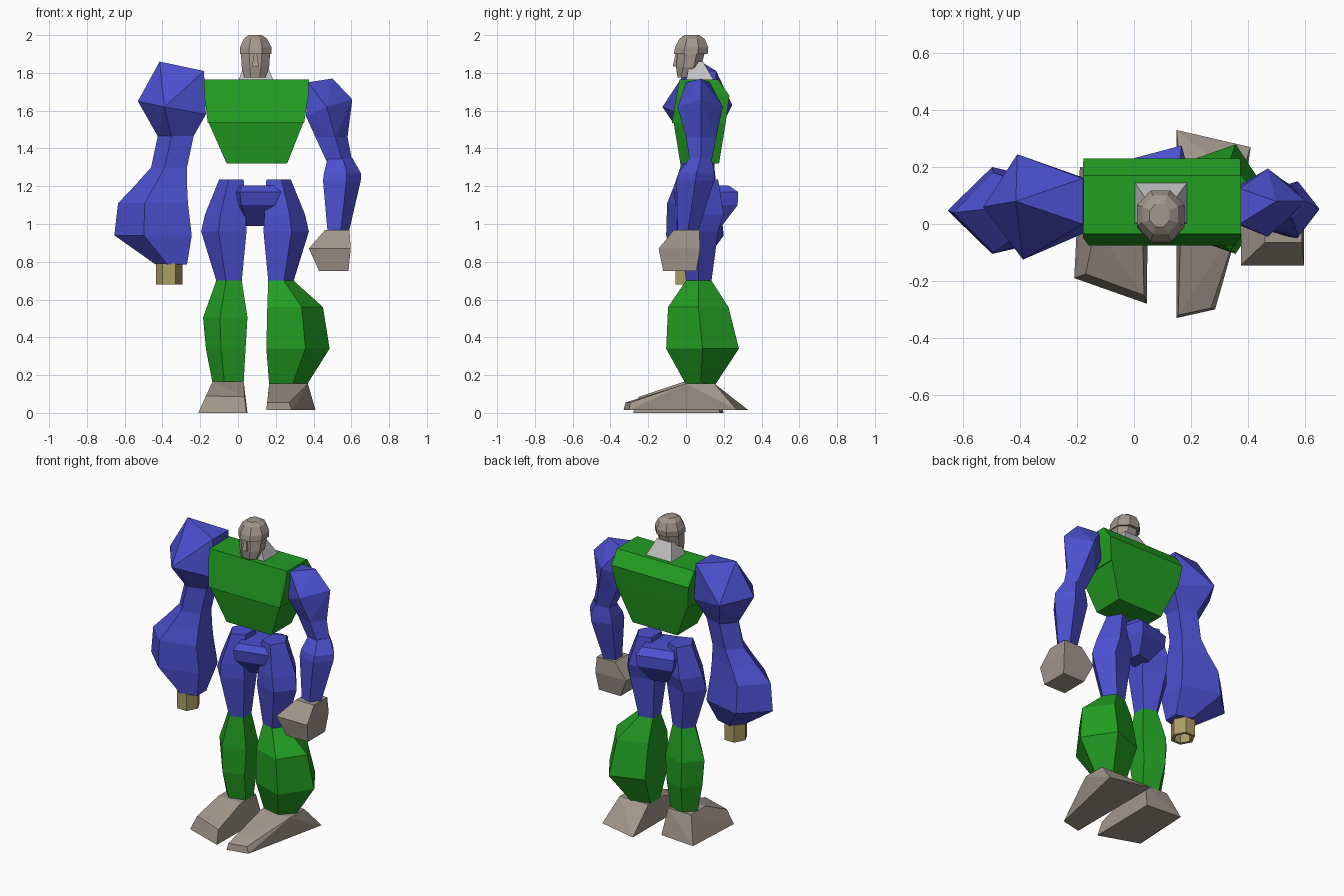
import bpy
import bmesh
from math import cos, sin, radians
from mathutils import Matrix, Vector

if "Cube" in bpy.data.objects:
    bpy.data.objects.remove(bpy.data.objects["Cube"], do_unlink=True)


def make_material(name, red, green, blue):
    material = bpy.data.materials.new(name)
    colour = (red, green, blue, 1)
    material.diffuse_color = colour
    material.use_nodes = True
    for node in material.node_tree.nodes:
        if node.type == "BSDF_PRINCIPLED":
            node.inputs["Base Color"].default_value = colour
    return material


armour = make_material("armour green", 0.016, 0.34, 0.016)
limbs = make_material("limb blue", 0.07, 0.08, 0.62)
stone = make_material("warm grey", 0.36, 0.31, 0.26)
pale = make_material("pale grey", 0.55, 0.55, 0.55)
brass = make_material("dull brass", 0.42, 0.34, 0.13)


def finish(name, material, mesh_builder):
    """Turn a bmesh into a flat shaded object with one material."""
    bmesh.ops.recalc_face_normals(mesh_builder, faces=mesh_builder.faces[:])
    mesh = bpy.data.meshes.new(name)
    mesh_builder.to_mesh(mesh)
    mesh_builder.free()
    mesh.materials.append(material)
    part = bpy.data.objects.new(name, mesh)
    bpy.context.scene.collection.objects.link(part)
    return part


def unit_polygon(sides, angle):
    """Regular polygon stretched to fill the square from zero to one."""
    turns = [radians(angle + 360 * i / sides) for i in range(sides)]
    xs, ys = [cos(t) for t in turns], [sin(t) for t in turns]

    def fit(values):
        low, high = min(values), max(values)
        return [(v - low) / (high - low) for v in values]
    return list(zip(fit(xs), fit(ys)))


def loft(name, material, sides, angle, stations, hollow=False):
    """Skin rings, each given as height, left, right, front and back."""
    bm = bmesh.new()
    outline = unit_polygon(sides, angle)
    rings = []
    for z, x_low, x_high, y_low, y_high in stations:
        rings.append([bm.verts.new((x_low + u * (x_high - x_low),
                                    y_low + v * (y_high - y_low), z))
                      for u, v in outline])
    for lower, upper in zip(rings, rings[1:]):
        for i in range(sides):
            j = (i + 1) % sides
            bm.faces.new((lower[i], lower[j], upper[j], upper[i]))
    bottom = bm.faces.new(rings[0][::-1])
    bm.faces.new(rings[-1])
    if hollow:
        bmesh.ops.recalc_face_normals(bm, faces=bm.faces[:])
        bmesh.ops.inset_region(bm, faces=[bottom], thickness=0.02)
        hole = bmesh.ops.extrude_discrete_faces(bm, faces=[bottom])["faces"][0]
        bmesh.ops.translate(bm, verts=hole.verts[:], vec=(0, 0, 0.07))
    return finish(name, material, bm)


def hull(name, material, points):
    """Faceted convex solid around a few corner points."""
    bm = bmesh.new()
    for point in points:
        bm.verts.new(point)
    bmesh.ops.convex_hull(bm, input=bm.verts[:])
    bmesh.ops.dissolve_limit(bm, angle_limit=radians(2), verts=bm.verts[:],
                             edges=bm.edges[:])
    return finish(name, material, bm)


def ring_points(sides, angle, z, x_low, x_high, y_low, y_high):
    return [(x_low + u * (x_high - x_low), y_low + v * (y_high - y_low), z)
            for u, v in unit_polygon(sides, angle)]


# Torso: broad chest above a tapering abdomen
loft("chest", armour, 4, 45, [
    (1.535, -0.16, 0.35, -0.075, 0.21),
    (1.68, -0.178, 0.373, -0.05, 0.23),
    (1.765, -0.18, 0.375, -0.035, 0.17)])
loft("abdomen", armour, 4, 45, [
    (1.32, -0.06, 0.26, -0.03, 0.175),
    (1.535, -0.155, 0.345, -0.065, 0.21)])

# Neck and head
loft("neck", pale, 4, 45, [
    (1.755, 0, 0.19, 0, 0.15),
    (1.86, 0.04, 0.145, 0.02, 0.09)])
loft("face", stone, 8, 22.5, [
    (1.775, 0.035, 0.145, -0.045, 0.02),
    (1.83, 0.02, 0.165, -0.053, 0.08),
    (1.91, 0.015, 0.17, -0.045, 0.1)])
loft("helmet", stone, 8, 22.5, [
    (1.9, 0.01, 0.177, -0.065, 0.115),
    (1.935, 0.01, 0.177, -0.058, 0.118),
    (1.98, 0.03, 0.155, -0.035, 0.1),
    (2.0, 0.055, 0.125, -0.01, 0.07)])
loft("nose", stone, 4, 45, [
    (1.835, 0.075, 0.11, -0.07, -0.03),
    (1.905, 0.085, 0.1, -0.055, -0.03)])

# Heavy right arm
hull("right_shoulder", limbs, [
    (-0.415, 0.08, 1.86), (-0.53, 0.06, 1.65),
    (-0.39, -0.125, 1.62), (-0.41, 0.245, 1.63),
    (-0.18, 0, 1.81), (-0.18, 0.16, 1.81),
    (-0.17, -0.03, 1.58), (-0.17, 0.16, 1.58),
    *ring_points(5, 180, 1.465, -0.425, -0.235, -0.02, 0.16)])
loft("right_upper_arm", limbs, 5, 180, [
    (1.3, -0.46, -0.27, -0.03, 0.15),
    (1.465, -0.425, -0.235, -0.02, 0.16)])
loft("right_forearm", limbs, 5, 180, [
    (0.785, -0.435, -0.27, -0.06, 0.09),
    (0.94, -0.655, -0.245, -0.105, 0.2),
    (1.11, -0.635, -0.265, -0.1, 0.18),
    (1.21, -0.54, -0.27, -0.06, 0.16),
    (1.3, -0.46, -0.27, -0.03, 0.15)])
loft("gun_barrel", brass, 6, 0, [
    (0.68, -0.435, -0.295, -0.055, 0.08),
    (0.79, -0.435, -0.295, -0.055, 0.08)], hollow=True)

# Slim left arm
hull("left_shoulder", limbs, [
    (0.5, 0.08, 1.77), (0.605, 0.08, 1.66),
    (0.47, -0.045, 1.62), (0.47, 0.195, 1.62),
    (0.37, 0, 1.75), (0.37, 0.125, 1.75),
    (0.36, 0, 1.57), (0.36, 0.13, 1.57),
    *ring_points(5, 0, 1.46, 0.41, 0.58, 0, 0.16)])
loft("left_upper_arm", limbs, 5, 0, [
    (1.33, 0.47, 0.605, 0.02, 0.135),
    (1.46, 0.41, 0.58, 0, 0.16)])
loft("left_forearm", limbs, 5, 0, [
    (0.95, 0.475, 0.585, -0.045, 0.06),
    (1.23, 0.45, 0.65, -0.05, 0.15),
    (1.27, 0.455, 0.65, -0.04, 0.15),
    (1.35, 0.475, 0.605, 0.02, 0.135)])
loft("left_hand", stone, 4, 45, [
    (0.75, 0.43, 0.585, -0.12, 0.055),
    (0.87, 0.375, 0.597, -0.145, 0.075),
    (0.968, 0.46, 0.59, -0.065, 0.07)])

# Pelvis block, turned slightly about its own centre
pelvis = loft("pelvis", limbs, 4, 45, [
    (0.99, 0.04, 0.14, 0.07, 0.18),
    (1.1, -0.02, 0.2, -0.03, 0.25),
    (1.17, -0.03, 0.21, -0.04, 0.25),
    (1.205, -0.01, 0.19, -0.01, 0.2)])
pivot = Vector((0.09, 0.1, 0))
pelvis.data.transform(Matrix.Translation(pivot)
                      @ Matrix.Rotation(radians(15), 4, "Z")
                      @ Matrix.Translation(-pivot))

# Thighs, mirrored across the hips
hip_centre = 0.09
thigh = [(0.7, 0.07, 0.205, 0, 0.135),
         (0.96, 0.045, 0.285, -0.04, 0.17),
         (1.05, 0.05, 0.265, -0.04, 0.2),
         (1.235, 0.06, 0.19, 0, 0.17)]
for name, side, angle in (("right_thigh", -1, 180), ("left_thigh", 1, 0)):
    stations = []
    for z, inner, outer, front, back in thigh:
        edges = sorted((hip_centre + side * inner, hip_centre + side * outer))
        stations.append((z, *edges, front, back))
    loft(name, limbs, 5, angle, stations)

# Lower legs
loft("right_shin", armour, 5, 180, [
    (0.16, -0.135, 0.03, 0.01, 0.14),
    (0.34, -0.17, 0.04, -0.03, 0.18),
    (0.505, -0.185, 0.05, -0.03, 0.18),
    (0.7, -0.115, 0.02, 0, 0.135)])
loft("left_shin", armour, 5, 0, [
    (0.15, 0.165, 0.365, 0, 0.155),
    (0.34, 0.15, 0.485, -0.105, 0.28),
    (0.56, 0.155, 0.45, -0.095, 0.225),
    (0.7, 0.16, 0.295, 0, 0.135)])

# Feet: flat sole, low toe and raised ankle
hull("right_foot", stone, [
    (-0.21, -0.19, 0), (0.045, -0.28, 0), (0.05, 0.18, 0), (-0.19, 0.2, 0),
    (-0.17, -0.175, 0.09), (0.035, -0.25, 0.085),
    *ring_points(4, 45, 0.165, -0.135, 0.03, -0.01, 0.14)])
hull("left_foot", stone, [
    (0.15, -0.33, 0.015), (0.285, -0.3, 0.015),
    (0.41, 0.27, 0.015), (0.15, 0.33, 0.015),
    (0.155, -0.32, 0.055), (0.27, -0.295, 0.055),
    *ring_points(4, 45, 0.155, 0.165, 0.37, 0, 0.15)])
